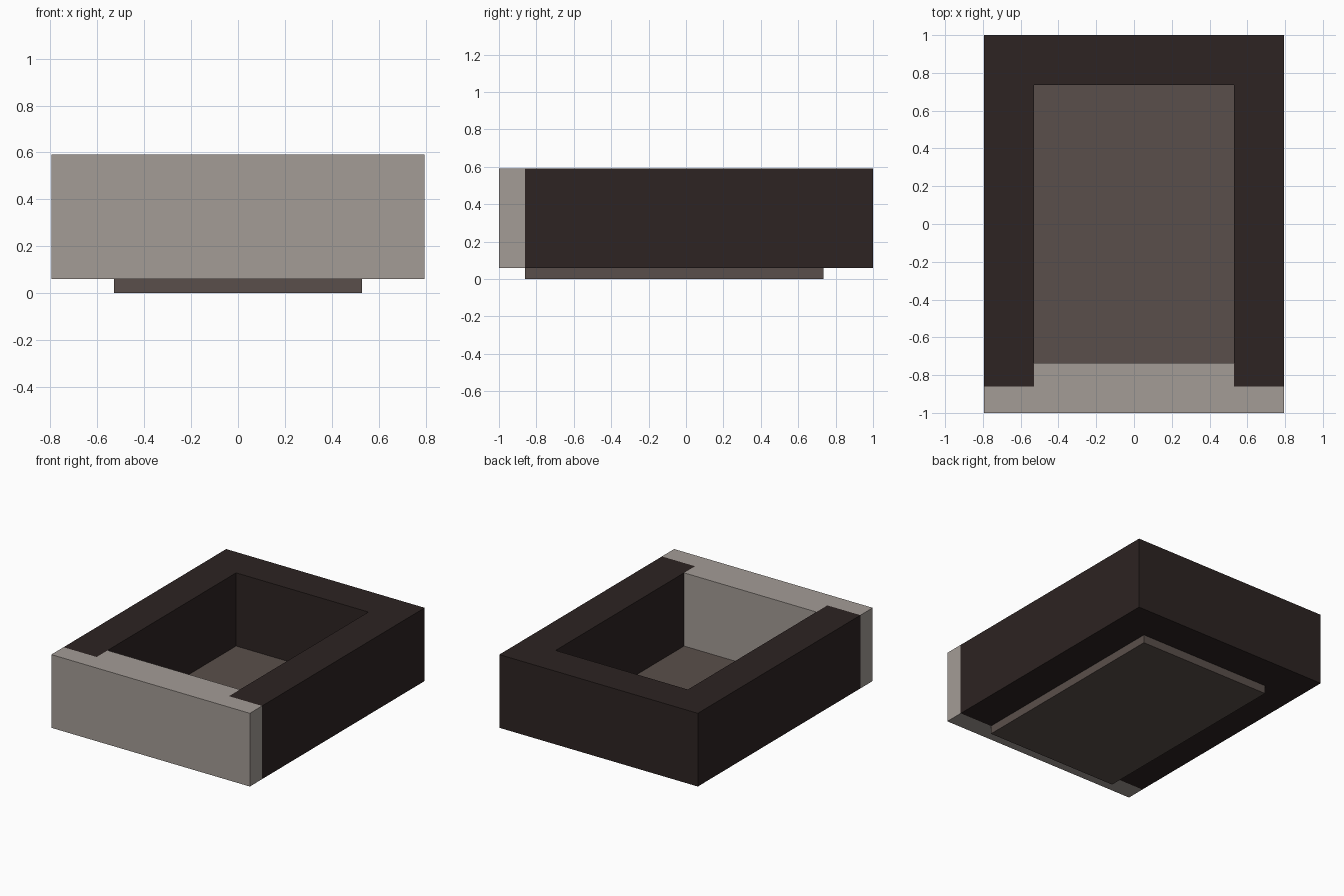
import bpy, bmesh

if "Cube" in bpy.data.objects:
    bpy.data.objects.remove(bpy.data.objects["Cube"])


def material(name, rgb):
    m = bpy.data.materials.new(name)
    m.diffuse_color = (*rgb, 1)
    m.use_nodes = True
    m.node_tree.nodes["Principled BSDF"].inputs["Base Color"].default_value = m.diffuse_color
    return m


def extrude_profile(name, pts, z0, z1, mat):
    """Extrude a flat outline in x/y from z0 up to z1."""
    bm = bmesh.new()
    face = bm.faces.new([bm.verts.new((x, y, z0)) for x, y in pts])
    ext = bmesh.ops.extrude_face_region(bm, geom=[face])
    top = [v for v in ext["geom"] if isinstance(v, bmesh.types.BMVert)]
    bmesh.ops.translate(bm, verts=top, vec=(0, 0, z1 - z0))
    bmesh.ops.recalc_face_normals(bm, faces=bm.faces)
    mesh = bpy.data.meshes.new(name)
    bm.to_mesh(mesh)
    bm.free()
    mesh.materials.append(mat)
    ob = bpy.data.objects.new(name, mesh)
    bpy.context.collection.objects.link(ob)
    return ob


def mirrored(half):
    """Complete a right-hand outline with its left-hand mirror."""
    return half + [(-x, y) for x, y in reversed(half)]


dark = material("dark brown", (0.026, 0.017, 0.016))
mid = material("mid brown", (0.102, 0.078, 0.069))
light = material("light grey", (0.371, 0.332, 0.305))

W, IN = 0.795, 0.53            # outer and inner half widths
BACK, JOINT, FRONT_IN = 0.735, -0.86, -0.735
BASE, TOP = 0.06, 0.59

# U-shaped side and back walls
extrude_profile("side_and_back_walls",
                mirrored([(IN, BACK), (IN, JOINT), (W, JOINT), (W, 1.0)]),
                BASE, TOP, dark)

# Front panel, stepped to sit between the side walls
extrude_profile("front_panel",
                mirrored([(W, -1.0), (W, JOINT), (IN, JOINT), (IN, FRONT_IN)]),
                BASE, TOP, light)

# Floor slab, lower than the walls
extrude_profile("floor_slab", mirrored([(IN, JOINT), (IN, BACK)]), 0.0, BASE, mid)
